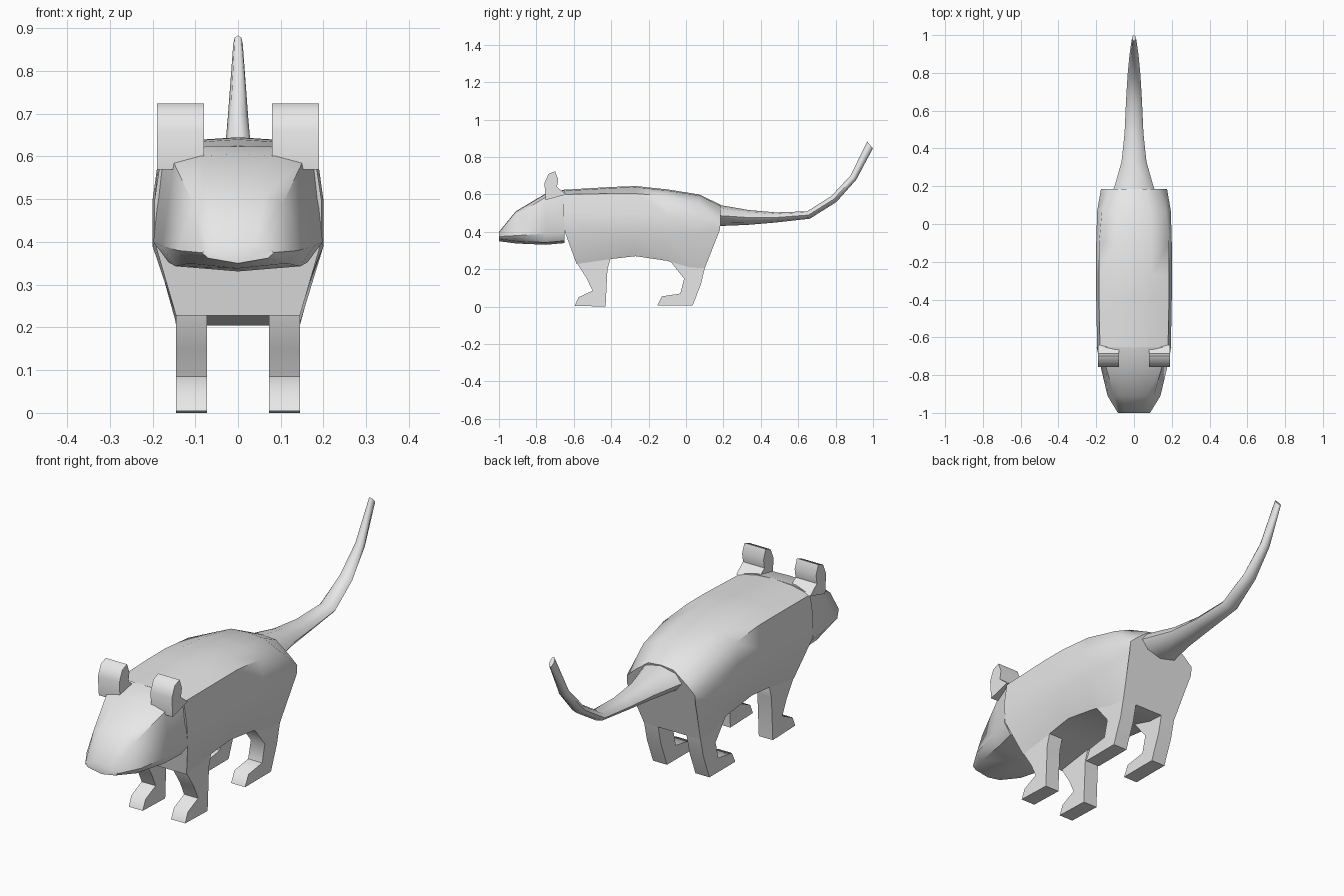
import bpy, bmesh, math

if "Cube" in bpy.data.objects:
    bpy.data.objects.remove(bpy.data.objects["Cube"])

fur = bpy.data.materials.new("grey fur")
fur.diffuse_color = (0.8, 0.8, 0.8, 1)
fur.use_nodes = True
fur.node_tree.nodes["Principled BSDF"].inputs["Base Color"].default_value = fur.diffuse_color


def finish(name, bm, angle):
    bmesh.ops.recalc_face_normals(bm, faces=bm.faces)
    mesh = bpy.data.meshes.new(name)
    bm.to_mesh(mesh)
    bm.free()
    ob = bpy.data.objects.new(name, mesh)
    bpy.context.collection.objects.link(ob)
    mesh.materials.append(fur)
    bpy.ops.object.select_all(action='DESELECT')
    ob.select_set(True)
    bpy.context.view_layer.objects.active = ob
    bpy.ops.object.shade_smooth_by_angle(angle=math.radians(angle))
    return ob


def loft(name, rings, angle=50):
    """Skin closed rings of points and cap both ends."""
    bm = bmesh.new()
    loops = [[bm.verts.new(p) for p in ring] for ring in rings]
    n = len(loops[0])
    for a, b in zip(loops, loops[1:]):
        for i in range(n):
            j = (i + 1) % n
            bm.faces.new((a[i], a[j], b[j], b[i]))
    bm.faces.new(loops[0])
    bm.faces.new(loops[-1])
    return finish(name, bm, angle)


def full_ring(half):
    """Mirror a half section that starts and ends on the centre line."""
    return half + [(-x, y, z) for x, y, z in half[-2:0:-1]]


def prism(name, profile, x0, x1, angle=55):
    """Side profile (y, z) given thickness between x0 and x1."""
    return loft(name, [[(x, y, z) for y, z in profile] for x in (x0, x1)], angle)


# Body: front edge and rump lean inward below the flank
body = []
for y, y_bot, top, sh, w_sh, w, low, w_bot, bot in [
        (-.655, -.585, .625, .60, .180, .195, .40, .145, .228),
        (-.40, -.40, .640, .605, .185, .200, .39, .145, .255),
        (-.27, -.27, .645, .605, .185, .200, .39, .150, .270),
        (-.10, -.10, .627, .590, .185, .200, .39, .145, .245),
        (.07, .02, .600, .555, .170, .195, .39, .145, .210),
        (.185, .10, .545, .490, .130, .175, .41, .145, .205)]:
    half = [(0, top), (w_sh * .5, top - .006), (w_sh, sh), (w, (sh + low) / 2),
            (w, low), (w_bot, bot), (w_bot / 2, bot), (0, bot)]
    body.append(full_ring(
        [(x, y + (y_bot - y) * max(0, (.42 - z) / (.42 - bot)), z) for x, z in half]))
loft("body", body, 60)

# Head: wedge narrowing to a blunt snout
head = []
for y, top, w_top, w, mid, bot in [
        (-1.0, .40, .070, .085, .375, .350),
        (-.91, .51, .105, .140, .380, .338),
        (-.75, .605, .150, .178, .390, .331),
        (-.65, .625, .175, .198, .400, .340)]:
    head.append(full_ring([(0, y, top), (w_top * .6, y, top - .003),
                           (w_top, y, top - .02), (w, y, mid),
                           (w * .82, y, bot + .012), (0, y, bot)]))
loft("head", head, 45)

# Tail: centre path with half width and half height, upturned at the end
tail = []
for y, z, w, h, tilt in [
        (.12, .49, .130, .060, 0), (.21, .485, .100, .053, .1), (.33, .477, .066, .040, .1),
        (.48, .477, .050, .027, 0), (.655, .490, .042, .021, -.35),
        (.79, .575, .034, .021, -.75), (.895, .69, .024, .019, -.95),
        (.984, .865, .011, .024, -.7)]:
    ring = []
    for k in range(8):
        a = k * math.tau / 8
        u = math.sin(a) * h
        ring.append((math.cos(a) * w, y + math.sin(tilt) * u, z + math.cos(tilt) * u))
    tail.append(ring)
loft("tail", tail, 60)

# Legs and ears, one pair each
front_leg = [(-.595, .005), (-.43, 0), (-.42, .20), (-.40, .27), (-.45, .36),
             (-.59, .33), (-.588, .24), (-.53, .15), (-.50, .085), (-.575, .05)]
rear_leg = [(-.155, .005), (.035, .005), (.08, .12), (.10, .205), (.12, .30),
            (-.03, .33), (-.09, .25), (-.01, .15), (-.03, .07), (-.13, .055)]
ear = [(-.75, .57), (-.757, .66), (-.735, .71), (-.70, .724),
       (-.683, .68), (-.69, .64), (-.64, .60)]
for side, s in (("left", 1), ("right", -1)):
    prism("front_leg_" + side, front_leg, s * .073, s * .145)
    prism("rear_leg_" + side, rear_leg, s * .073, s * .145)
    prism("ear_" + side, ear, s * .08, s * .19)
